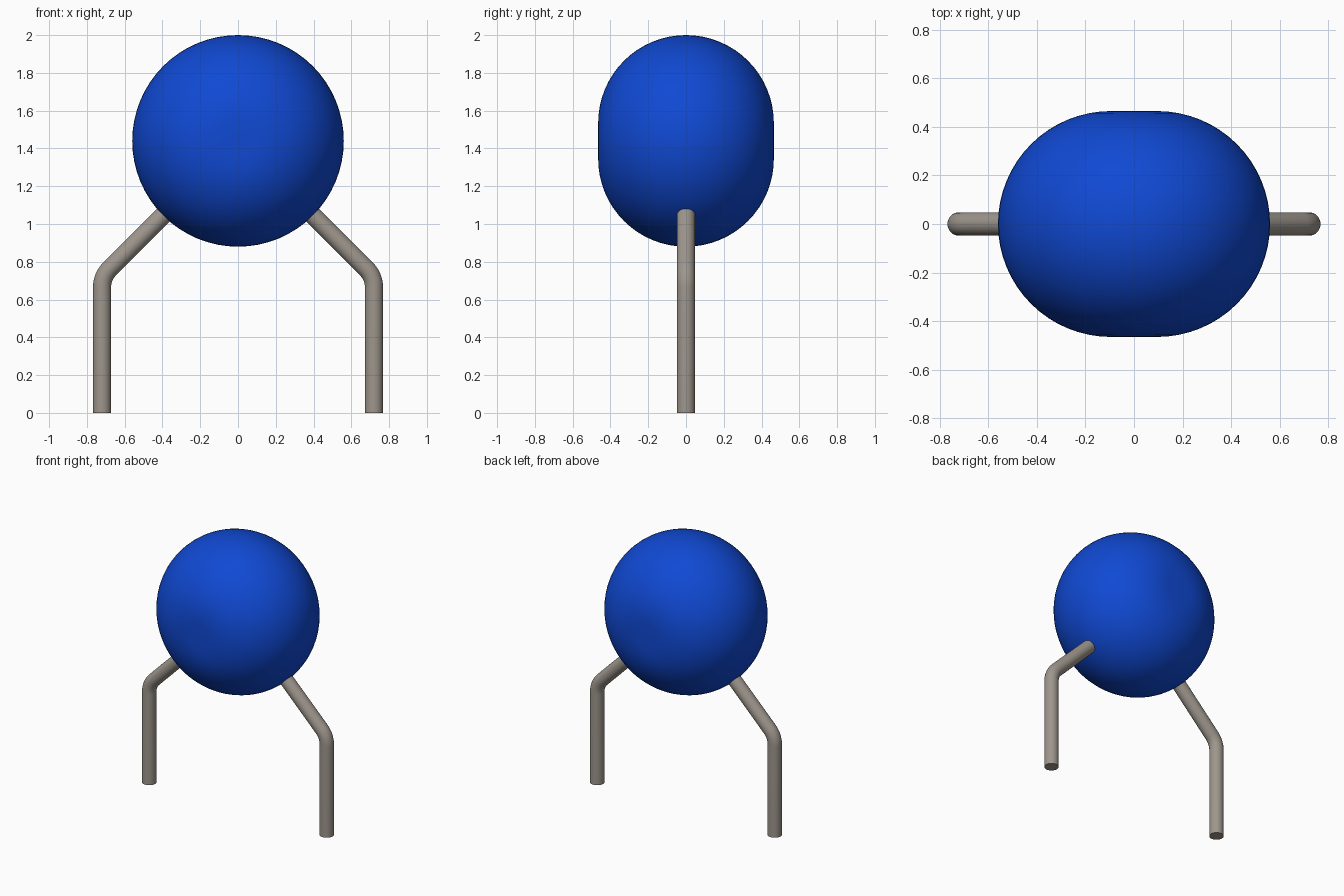
import bpy, bmesh, math
from mathutils import Vector

cube = bpy.data.objects.get("Cube")
if cube:
    bpy.data.objects.remove(cube, do_unlink=True)


def material(name, rgb):
    m = bpy.data.materials.new(name)
    m.use_nodes = True
    m.diffuse_color = (*rgb, 1)
    m.node_tree.nodes["Principled BSDF"].inputs["Base Color"].default_value = (*rgb, 1)
    return m


blue = material("blue", (0.005, 0.066, 0.65))
grey = material("warm grey", (0.34, 0.305, 0.265))


def finish(name, bm, mat):
    bmesh.ops.recalc_face_normals(bm, faces=bm.faces)
    mesh = bpy.data.meshes.new(name)
    bm.to_mesh(mesh)
    bm.free()
    mesh.materials.append(mat)
    ob = bpy.data.objects.new(name, mesh)
    bpy.context.collection.objects.link(ob)
    bpy.ops.object.select_all(action='DESELECT')
    ob.select_set(True)
    bpy.context.view_layer.objects.active = ob
    bpy.ops.object.shade_smooth_by_angle(angle=math.radians(40))
    return ob


# Body: round disc with fully rounded rim, revolved about the y axis
CENTRE, FLAT, ROUND, ARC = 1.44, 0.095, 0.465, 32
profile = [(0, -ROUND)]
for i in range(ARC + 1):
    a = -math.pi / 2 + math.pi * i / ARC
    profile.append((FLAT + ROUND * math.cos(a), ROUND * math.sin(a)))
profile.append((0, ROUND))
bm = bmesh.new()
verts = [bm.verts.new((0, y, CENTRE + r)) for r, y in profile]
edges = [bm.edges.new(pair) for pair in zip(verts, verts[1:])]
bmesh.ops.spin(bm, geom=verts + edges, cent=(0, 0, CENTRE), axis=(0, 1, 0),
               angle=math.tau, steps=64)
bmesh.ops.remove_doubles(bm, verts=bm.verts, dist=1e-4)
finish("body", bm, blue)

# Legs: round tube, upright then bent 45 degrees inwards into the body
RADIUS, LEG_X, KNEE_Z, BEND, SIDES = 0.048, 0.72, 0.722, 0.14, 32
tangent = BEND * math.tan(math.pi / 8)


def leg(name, side):
    # centreline points with their lean angle
    path = [(LEG_X, 0, 0)]
    for i in range(9):
        a = math.pi / 4 * i / 8
        path.append((LEG_X - BEND * (1 - math.cos(a)),
                     KNEE_Z - tangent + BEND * math.sin(a), a))
    path.append((LEG_X - 0.44, KNEE_Z + 0.44, math.pi / 4))
    bm = bmesh.new()
    rings = []
    for x, z, a in path:
        across = Vector((math.cos(a), 0, math.sin(a)))
        ring = []
        for k in range(SIDES):
            t = math.tau * k / SIDES
            p = Vector((x, 0, z)) + RADIUS * (across * math.cos(t) + Vector((0, math.sin(t), 0)))
            ring.append(bm.verts.new((p.x * side, p.y, p.z)))
        rings.append(ring)
    for lo, hi in zip(rings, rings[1:]):
        for k in range(SIDES):
            n = (k + 1) % SIDES
            bm.faces.new((lo[k], lo[n], hi[n], hi[k]))
    bm.faces.new(rings[0])
    bm.faces.new(rings[-1])
    finish(name, bm, grey)


leg("left_leg", 1)
leg("right_leg", -1)
